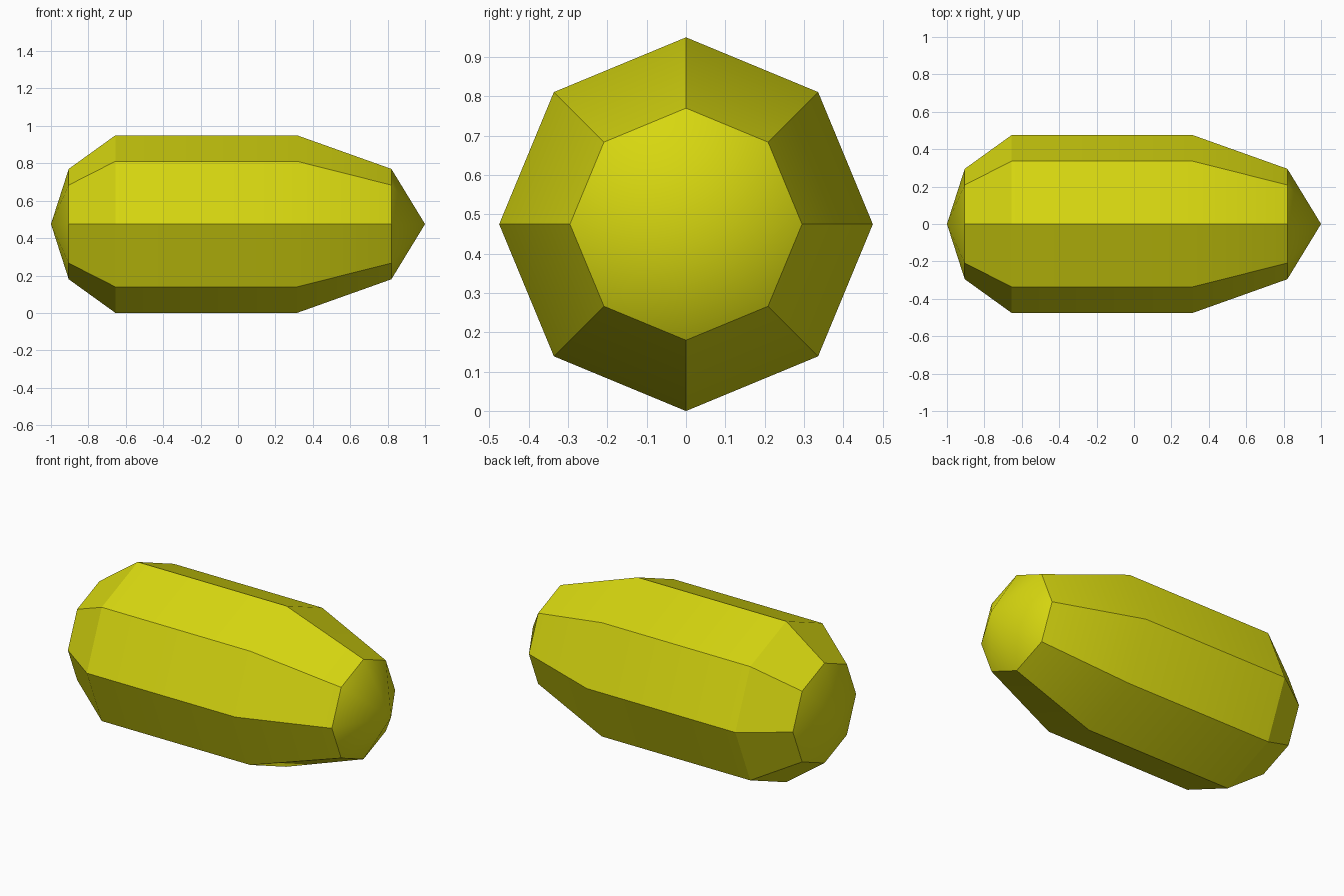
import bpy, bmesh
from math import cos, sin, radians

cube = bpy.data.objects.get("Cube")
if cube:
    bpy.data.objects.remove(cube, do_unlink=True)

SIDES = 8
RADIUS = 0.475

# Yellow surface
yellow = bpy.data.materials.new("yellow")
yellow.use_nodes = True
color = (0.68, 0.68, 0.005, 1)
yellow.diffuse_color = color
yellow.node_tree.nodes["Principled BSDF"].inputs["Base Color"].default_value = color

# Capsule body: octagonal rings (x, radius) between two pointed tips
rings = [(-0.905, 0.295), (-0.655, RADIUS), (0.315, RADIUS), (0.82, 0.295)]
bm = bmesh.new()
loops = []
for x, r in rings:
    angles = [radians(360 * i / SIDES) for i in range(SIDES)]
    loops.append([bm.verts.new((x, r * cos(a), r * sin(a))) for a in angles])
left_tip = bm.verts.new((1, 0, 0))
right_tip = bm.verts.new((-1, 0, 0))

for i in range(SIDES):
    j = (i + 1) % SIDES
    for a, b in zip(loops, loops[1:]):
        bm.faces.new((a[i], a[j], b[j], b[i]))
    bm.faces.new((right_tip, loops[0][j], loops[0][i]))
    bm.faces.new((left_tip, loops[-1][i], loops[-1][j]))
bmesh.ops.recalc_face_normals(bm, faces=bm.faces)

mesh = bpy.data.meshes.new("capsule_body")
bm.to_mesh(mesh)
bm.free()
mesh.materials.append(yellow)
body = bpy.data.objects.new("capsule_body", mesh)
body.location.z = RADIUS
bpy.context.collection.objects.link(body)

# Soft shading on shallow bends, crisp long edges
bpy.context.view_layer.objects.active = body
body.select_set(True)
bpy.ops.object.shade_smooth_by_angle(angle=radians(30))
